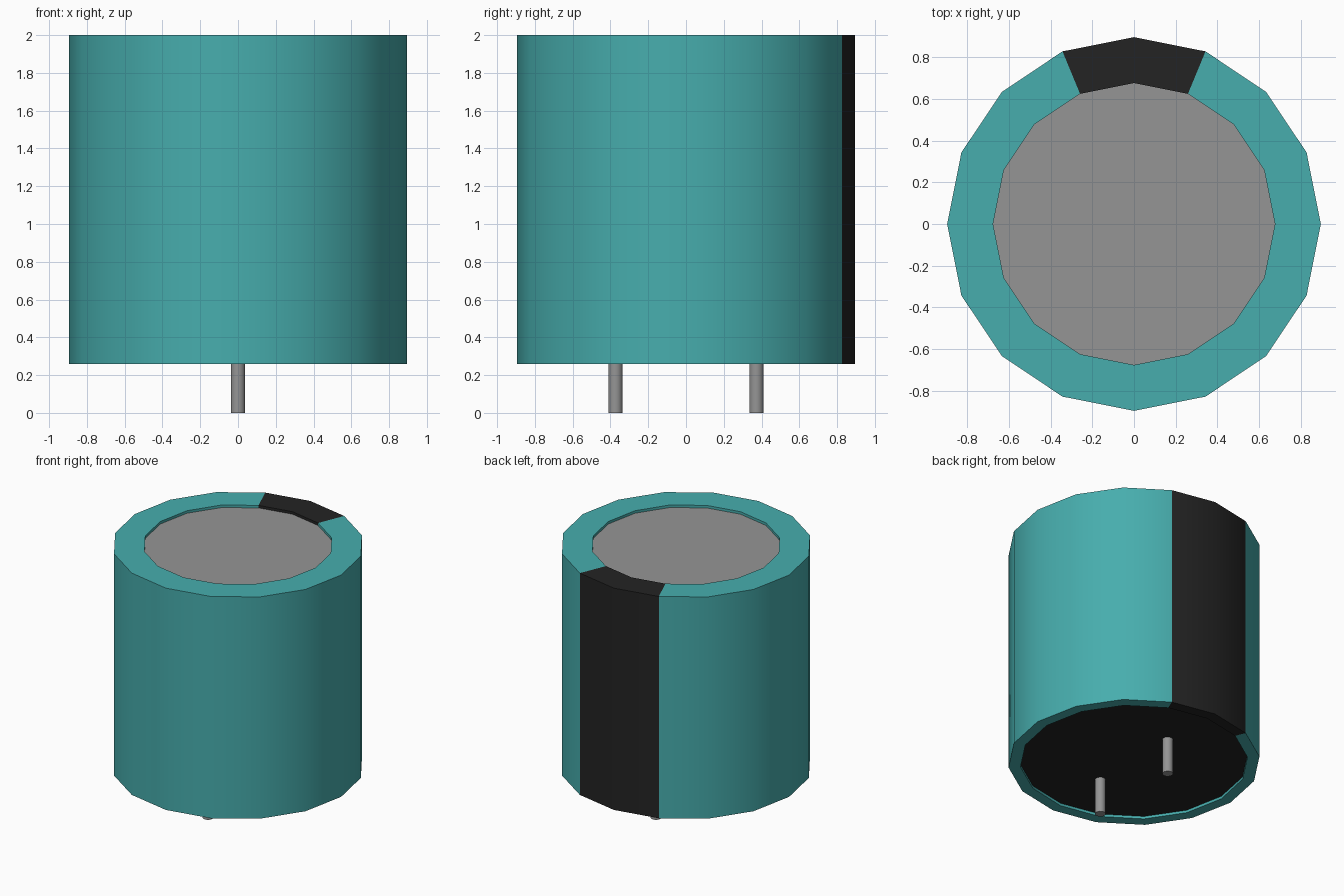
import bpy, math
from math import cos, sin, pi, radians

cube = bpy.data.objects.get("Cube")
if cube:
    bpy.data.objects.remove(cube, do_unlink=True)

SIDES = 16
BASE, TOP, RECESS = 0.26, 2.0, 0.02
R_OUT, R_TOP, R_BOTTOM = 0.895, 0.675, 0.81


def material(name, colour):
    m = bpy.data.materials.new(name)
    m.use_nodes = True
    m.diffuse_color = (*colour, 1)
    m.node_tree.nodes["Principled BSDF"].inputs["Base Color"].default_value = (*colour, 1)
    return m


teal = material("teal sleeve", (0.063, 0.42, 0.42))
black = material("black stripe", (0.017, 0.017, 0.017))
grey = material("grey metal", (0.3, 0.3, 0.3))


def ring(radius, z):
    return [(radius * cos(2 * pi * i / SIDES), radius * sin(2 * pi * i / SIDES), z)
            for i in range(SIDES)]


def add_mesh(name, verts, faces, *mats):
    mesh = bpy.data.meshes.new(name)
    mesh.from_pydata(verts, [], faces)
    for m in mats:
        mesh.materials.append(m)
    obj = bpy.data.objects.new(name, mesh)
    bpy.context.collection.objects.link(obj)
    return obj


def smooth(obj):
    bpy.ops.object.select_all(action="DESELECT")
    obj.select_set(True)
    bpy.context.view_layer.objects.active = obj
    bpy.ops.object.shade_smooth_by_angle(angle=radians(30))


# Sleeve: lathed profile with lips folded over the top and bottom
profile = [(R_BOTTOM, BASE + RECESS), (R_BOTTOM, BASE), (R_OUT, BASE),
           (R_OUT, TOP), (R_TOP, TOP), (R_TOP, TOP - RECESS)]
verts = [v for r, z in profile for v in ring(r, z)]
faces = []
for k in range(len(profile) - 1):
    for i in range(SIDES):
        a, b = k * SIDES + i, k * SIDES + (i + 1) % SIDES
        faces.append((a, b, b + SIDES, a + SIDES))
sleeve = add_mesh("sleeve", verts, faces, teal, black)
# Polarity stripe: the two segments meeting at the back
for p in sleeve.data.polygons:
    angle = math.atan2(p.center.y, p.center.x)
    p.material_index = int(abs(angle - pi / 2) < 2 * pi / SIDES)
smooth(sleeve)

# Recessed metal top and black bottom seal
add_mesh("top_plate", ring(R_TOP, TOP - RECESS), [tuple(range(SIDES))], grey)
add_mesh("bottom_seal", ring(R_BOTTOM, BASE + RECESS),
         [tuple(reversed(range(SIDES)))], black)

# Pins
for name, y in (("front_pin", -0.373), ("back_pin", 0.373)):
    height = BASE + RECESS
    bpy.ops.mesh.primitive_cylinder_add(vertices=16, radius=0.038, depth=height,
                                        location=(0, y, height / 2))
    pin = bpy.context.object
    pin.name = name
    pin.data.materials.append(grey)
    smooth(pin)
